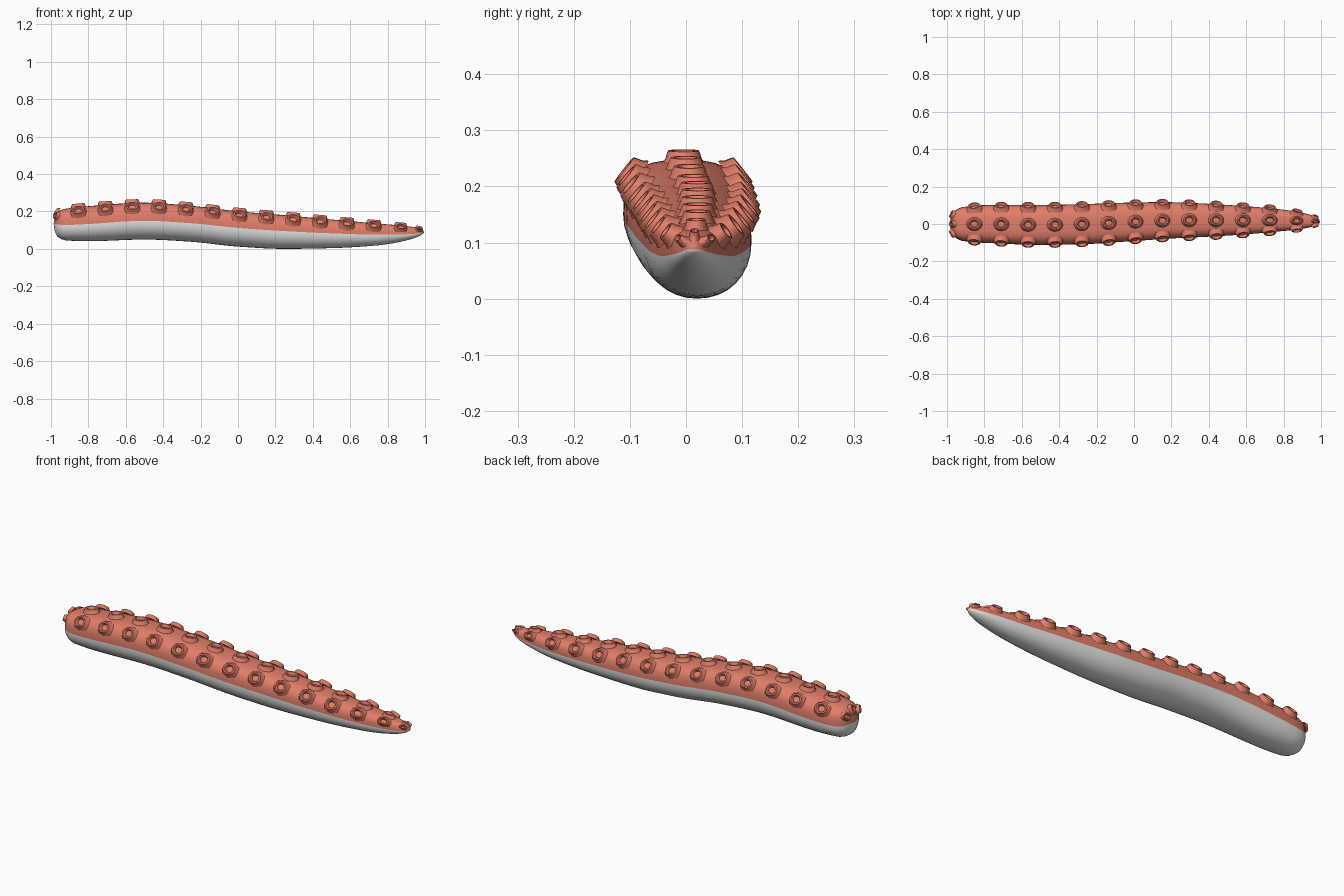
import bpy, bmesh, math
from mathutils import Vector, Matrix

if "Cube" in bpy.data.objects:
    bpy.data.objects.remove(bpy.data.objects["Cube"])

def material(name, rgb):
    m = bpy.data.materials.new(name)
    m.diffuse_color = (*rgb, 1)
    m.use_nodes = True
    m.node_tree.nodes["Principled BSDF"].inputs["Base Color"].default_value = m.diffuse_color
    return m

coral = material("coral_red", (0.76, 0.21, 0.14))
pale = material("pale_underside", (0.8, 0.8, 0.8))

# x, centre y, half width, bottom z, seam z, top z
STATIONS = [
    (-0.980, 0.000, 0.030, 0.095, 0.135, 0.165),
    (-0.965, 0.000, 0.063, 0.065, 0.130, 0.198),
    (-0.920, 0.000, 0.090, 0.045, 0.128, 0.215),
    (-0.800, 0.000, 0.101, 0.041, 0.133, 0.228),
    (-0.500, -0.005, 0.107, 0.050, 0.150, 0.247),
    (-0.250, 0.000, 0.107, 0.038, 0.137, 0.230),
    (0.000, 0.012, 0.103, 0.012, 0.112, 0.201),
    (0.250, 0.020, 0.095, 0.000, 0.095, 0.180),
    (0.500, 0.020, 0.082, 0.004, 0.083, 0.157),
    (0.750, 0.020, 0.062, 0.019, 0.076, 0.135),
    (0.900, 0.017, 0.043, 0.045, 0.078, 0.122),
    (0.970, 0.015, 0.024, 0.068, 0.083, 0.110),
    (0.990, 0.013, 0.010, 0.082, 0.088, 0.100),
]

def slope(i, k):
    """Tangent without overshoot at station i, column k."""
    if i == 0 or i == len(STATIONS) - 1:
        i0 = min(i, len(STATIONS) - 2)
        a, b = STATIONS[i0], STATIONS[i0 + 1]
        return (b[k] - a[k]) / (b[0] - a[0])
    a, b, c = STATIONS[i - 1:i + 2]
    d1, d2 = (b[k] - a[k]) / (b[0] - a[0]), (c[k] - b[k]) / (c[0] - b[0])
    return 0 if d1 * d2 <= 0 else 2 * d1 * d2 / (d1 + d2)

def station(x):
    i = 0
    while i < len(STATIONS) - 2 and x > STATIONS[i + 1][0]:
        i += 1
    a, b = STATIONS[i], STATIONS[i + 1]
    h = b[0] - a[0]
    u = (x - a[0]) / h
    return [(2*u**3 - 3*u**2 + 1) * a[k] + (u**3 - 2*u**2 + u) * h * slope(i, k)
            + (3*u**2 - 2*u**3) * b[k] + (u**3 - u**2) * h * slope(i + 1, k)
            for k in range(1, 6)]

def skin(x, t):
    """Point on the body: boxy upper half, rounder lower half."""
    yc, w, zb, zs, zt = station(x)
    c, s = math.cos(t), math.sin(t)
    p = 2 / 3 if s >= 0 else 2 / 2.1
    y = math.copysign(abs(c) ** p, c)
    z = abs(s) ** p
    return Vector((x, yc + w * y, zs + (zt - zs) * z if s >= 0 else zs - (zs - zb) * z))

def finish(bm, name, mats):
    bmesh.ops.recalc_face_normals(bm, faces=bm.faces)
    me = bpy.data.meshes.new(name)
    bm.to_mesh(me)
    bm.free()
    ob = bpy.data.objects.new(name, me)
    bpy.context.collection.objects.link(ob)
    for m in mats:
        me.materials.append(m)
    bpy.context.view_layer.objects.active = ob
    ob.select_set(True)
    bpy.ops.object.shade_smooth_by_angle(angle=math.radians(40))
    ob.select_set(False)
    return ob

# Tentacle body: coral upper half, pale lower half
N = 32
xs = []
for a, b in zip(STATIONS, STATIONS[1:]):
    steps = max(2, round((b[0] - a[0]) / 0.04))
    xs += [a[0] + (b[0] - a[0]) * j / steps for j in range(steps)]
xs.append(STATIONS[-1][0])
bm = bmesh.new()
rings = [[bm.verts.new(skin(x, 2 * math.pi * j / N)) for j in range(N)] for x in xs]
for r0, r1 in zip(rings, rings[1:]):
    for j in range(N):
        f = bm.faces.new((r0[j], r0[(j + 1) % N], r1[(j + 1) % N], r1[j]))
        f.material_index = 0 if j < N // 2 else 1
for ring, x in ((rings[0], xs[0] - 0.006), (rings[-1], xs[-1] + 0.005)):
    st = station(ring[0].co.x)
    tip = bm.verts.new((x, st[0], st[3]))
    for j in range(N):
        f = bm.faces.new((ring[j], ring[(j + 1) % N], tip))
        f.material_index = 0 if j < N // 2 else 1
finish(bm, "tentacle_body", [coral, pale])

# Suckers: flared cups with a dished centre, in three rows
CUP = [(1.3, -0.006), (1.08, 0.004), (0.98, 0.014), (0.9, 0.019),
       (0.68, 0.019), (0.56, 0.013), (0.5, 0.005)]
SIDES = 16

def sucker(bm, x, t, scale):
    e = 0.004
    p = skin(x, t)
    across = skin(x, t + e) - skin(x, t - e)
    along = (skin(x + e, t) - skin(x - e, t)).normalized()
    n = across.cross(along).normalized()
    side = n.cross(along).normalized()
    rot = Matrix((along, side, n)).transposed()
    slim = min(1, 0.35 + 0.65 * station(x)[1] / 0.08)
    loops = []
    for r, h in CUP:
        loops.append([bm.verts.new(p + rot @ Vector((
            0.036 * r * scale * math.cos(2 * math.pi * k / SIDES),
            0.030 * r * scale * slim * math.sin(2 * math.pi * k / SIDES),
            h * max(scale, 0.6)))) for k in range(SIDES)])
    for l0, l1 in zip(loops, loops[1:]):
        for k in range(SIDES):
            bm.faces.new((l0[k], l0[(k + 1) % SIDES], l1[(k + 1) % SIDES], l1[k]))
    bm.faces.new(loops[-1])

bm = bmesh.new()
for t in (math.radians(38), math.radians(90), math.radians(142)):
    for k in range(13):
        sucker(bm, -0.853 + 0.1435 * k, t, 1.0 if k < 12 else 0.85)
    sucker(bm, -0.968, t, 0.65)
    sucker(bm, 0.968, t, 0.5)
finish(bm, "suckers", [coral])
